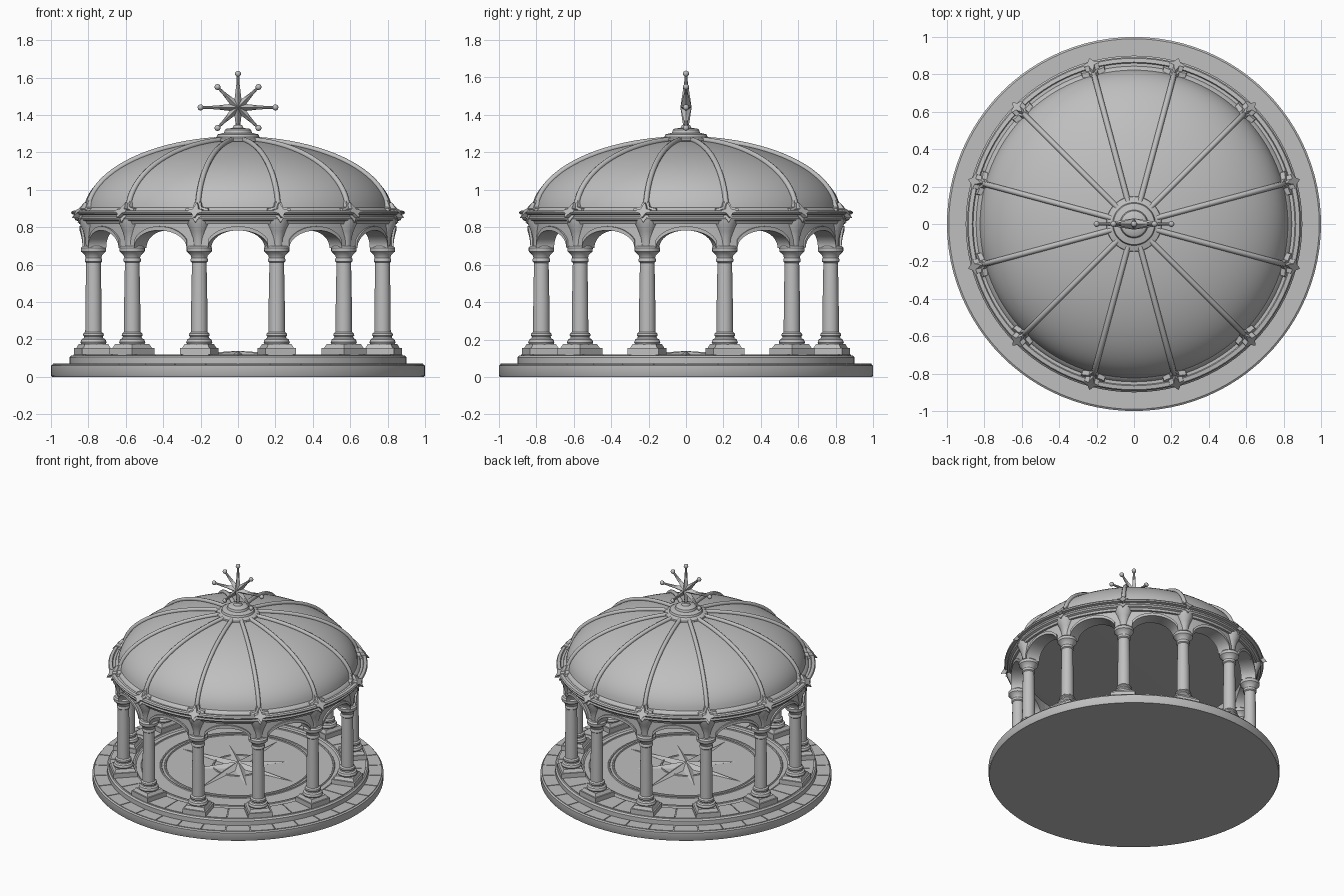
import bpy, bmesh
from math import sin, cos, pi, radians, sqrt
from mathutils import Matrix, Vector

old = bpy.data.objects.get("Cube")
if old:
    bpy.data.objects.remove(old, do_unlink=True)

stone = bpy.data.materials.new("grey stone")
stone.use_nodes = True
GREY = (0.52, 0.52, 0.52, 1)
stone.diffuse_color = GREY
stone.node_tree.nodes["Principled BSDF"].inputs["Base Color"].default_value = GREY

BAYS = 12
STEP = 2 * pi / BAYS


def finish(name, bm, smooth=True):
    bmesh.ops.remove_doubles(bm, verts=bm.verts, dist=0.0001)
    bmesh.ops.recalc_face_normals(bm, faces=bm.faces)
    mesh = bpy.data.meshes.new(name)
    bm.to_mesh(mesh)
    bm.free()
    mesh.materials.append(stone)
    ob = bpy.data.objects.new(name, mesh)
    bpy.context.collection.objects.link(ob)
    if smooth:
        bpy.ops.object.select_all(action='DESELECT')
        ob.select_set(True)
        bpy.context.view_layer.objects.active = ob
        bpy.ops.object.shade_smooth_by_angle(angle=radians(35))
    return ob


def lathe(bm, profile, sides, centre=(0, 0, 0)):
    """Revolve (radius, height) points about a vertical axis."""
    c = Vector(centre)
    rings = [[bm.verts.new(c + Vector((r * cos(2 * pi * i / sides), r * sin(2 * pi * i / sides), z)))
              for i in range(sides)] for r, z in profile]
    for a, b in zip(rings, rings[1:]):
        for i in range(sides):
            j = (i + 1) % sides
            bm.faces.new((a[i], a[j], b[j], b[i]))


def block(bm, size, centre, taper=1.0):
    new = bmesh.ops.create_cube(bm, size=1)["verts"]
    for v in new:
        k = taper if v.co.z > 0 else 1
        v.co = Vector((v.co.x * size[0] * k, v.co.y * size[1] * k, v.co.z * size[2])) + Vector(centre)


def sector(bm, r0, r1, angles, low, high):
    """Curved wall whose lower and upper edges follow functions of the angle."""
    rows = []
    for a in angles:
        rows.append([bm.verts.new((r * cos(a), r * sin(a), z))
                     for r, z in ((r0, low(a)), (r1, low(a)), (r1, high(a)), (r0, high(a)))])
    for p, q in zip(rows, rows[1:]):
        for i in range(4):
            j = (i + 1) % 4
            bm.faces.new((p[i], p[j], q[j], q[i]))
    bm.faces.new(rows[0])
    bm.faces.new(rows[-1])


def star(bm, long, short, inner, depth, matrix):
    """Eight-pointed star with ridged arms, lying in its local XY plane."""
    rim = []
    for i in range(16):
        r = inner if i % 2 else (short if i % 4 else long)
        rim.append(bm.verts.new(matrix @ Vector((r * cos(i * pi / 8), r * sin(i * pi / 8), 0))))
    for d in (-depth, depth):
        tip = bm.verts.new(matrix @ Vector((0, 0, d)))
        for i in range(16):
            bm.faces.new((rim[i], rim[(i + 1) % 16], tip))


def repeat_round(ob):
    """Place one copy per column around the ring, sharing the mesh."""
    for i in range(BAYS):
        item = ob if i == 0 else ob.copy()
        if i:
            bpy.context.collection.objects.link(item)
        item.rotation_euler.z = (i + 0.5) * STEP


# Stepped base
bm = bmesh.new()
lathe(bm, [(0, 0), (0.995, 0), (1, 0.008), (1, 0.06), (0.99, 0.067), (0.9, 0.067), (0.9, 0.105),
           (0.89, 0.115), (0.71, 0.115), (0.7, 0.108), (0, 0.108)], 96)
finish("stepped_base", bm)

# Paving slabs on both steps
bm = bmesh.new()
for count, r0, r1, z in ((36, 0.9, 0.99, 0.065), (36, 0.72, 0.88, 0.113)):
    for i in range(count):
        a, w = 2 * pi * i / count, 2 * pi / count
        sector(bm, r0, r1, [a + w * t for t in (0.02, 0.35, 0.67, 0.98)],
               lambda t: z, lambda t: z + 0.007)
finish("paving_slabs", bm, False)

# Floor compass and rings
bm = bmesh.new()
for r in (0.17, 0.5, 0.53, 0.66):
    lathe(bm, [(r - 0.008, 0.107), (r - 0.004, 0.114), (r + 0.004, 0.114), (r + 0.008, 0.107)], 72)
finish("floor_rings", bm)
bm = bmesh.new()
star(bm, 0.46, 0.34, 0.09, 0.03, Matrix.Translation((0, 0, 0.109)))
finish("floor_compass", bm, False)

# Columns
bm = bmesh.new()
block(bm, (0.17, 0.17, 0.036), (0.8, 0, 0.136))
block(bm, (0.15, 0.15, 0.022), (0.8, 0, 0.165), 0.85)
lathe(bm, [(0, 0.17), (0.064, 0.172), (0.07, 0.185), (0.064, 0.2), (0.052, 0.207), (0.05, 0.215),
           (0.056, 0.222), (0.054, 0.232), (0.044, 0.24), (0.043, 0.4), (0.039, 0.61), (0.046, 0.616),
           (0.046, 0.63), (0.042, 0.636), (0.046, 0.65), (0.06, 0.664), (0.067, 0.67),
           (0.068, 0.69), (0.058, 0.7), (0, 0.7)], 24, (0.8, 0, 0))
repeat_round(finish("column", bm))

# Arcade wall and raised arch mouldings
HALF = radians(11)
SPRING, RISE = 0.69, 0.093


def arch(a, grow=0.0):
    t = min(1, abs(a) / (HALF + grow * 0.6))
    return SPRING + (RISE + grow) * sqrt(1 - t * t)


steps = [HALF * sin(pi / 2 * k / 12) for k in range(-12, 13)]
bm = bmesh.new()
for i in range(BAYS):
    part = bmesh.new()
    sector(part, 0.745, 0.835, [-STEP / 2] + steps + [STEP / 2], arch, lambda a: 0.835)
    sector(part, 0.83, 0.847, steps, arch, lambda a: arch(a, 0.022))
    part.transform(Matrix.Rotation(i * STEP, 4, 'Z'))
    temp = bpy.data.meshes.new("bay")
    part.to_mesh(temp)
    part.free()
    bm.from_mesh(temp)
    bpy.data.meshes.remove(temp)
finish("arcade", bm)

# Cornice with flat ceiling
bm = bmesh.new()
lathe(bm, [(0, 0.815), (0.8, 0.815), (0.85, 0.818), (0.856, 0.832), (0.87, 0.838), (0.875, 0.848),
           (0.868, 0.856), (0.868, 0.866), (0.888, 0.87), (0.892, 0.878), (0.886, 0.887),
           (0.865, 0.89), (0.86, 0.882), (0.81, 0.884)], 96)
finish("cornice", bm)

# Dome shell
DOME_R, DOME_H, DOME_Z = 0.825, 0.385, 0.88


def dome_point(t, lift=0.0):
    return ((DOME_R + lift) * cos(t), DOME_Z + (DOME_H + lift) * sin(t))


bm = bmesh.new()
lathe(bm, [(0.845, 0.88), (0.84, 0.893)] + [dome_point(pi / 2 * k / 24) for k in range(1, 25)], 96)
finish("dome", bm)

# Dome ribs
curve = bpy.data.curves.new("rib_path", 'CURVE')
curve.dimensions = '3D'
curve.bevel_depth = 0.015
curve.bevel_resolution = 2
line = curve.splines.new('POLY')
line.points.add(20)
for k, p in enumerate(line.points):
    r, z = dome_point(0.04 + 1.38 * k / 20, 0.006)
    p.co = (r, 0, z, 1)
curve.materials.append(stone)
rib = bpy.data.objects.new("dome_rib", curve)
bpy.context.collection.objects.link(rib)
repeat_round(rib)

# Leaf-shaped finials at the rib feet
half = [(0.0, 0.965), (0.018, 0.93), (0.024, 0.908), (0.062, 0.9), (0.066, 0.878), (0.03, 0.87), (0.0, 0.825)]
outline = half + [(-y, z) for y, z in half[-2:0:-1]]
bm = bmesh.new()
for r0, r1, k in ((0.815, 0.86, 1.0), (0.86, 0.892, 0.6)):
    front, back = [[bm.verts.new((r - (z - 0.88) * 0.5, y * k, 0.885 + (z - 0.885) * k)) for y, z in outline]
                   for r in (r1, r0)]
    bm.faces.new(front)
    bm.faces.new(back)
    for i in range(len(outline)):
        j = (i + 1) % len(outline)
        bm.faces.new((front[i], front[j], back[j], back[i]))
repeat_round(finish("rib_finial", bm, False))

# Corbels above the capitals
bm = bmesh.new()
lathe(bm, [(0, 0.695), (0.03, 0.7), (0.034, 0.74), (0.045, 0.78), (0.062, 0.815), (0.066, 0.84), (0, 0.84)],
      12, (0.812, 0, 0))
repeat_round(finish("corbel", bm))

# Crown pedestal
bm = bmesh.new()
lathe(bm, [(0, 1.24), (0.14, 1.255), (0.148, 1.262), (0.146, 1.272), (0.115, 1.282), (0.11, 1.296),
           (0.075, 1.304), (0.07, 1.32), (0.06, 1.327), (0.03, 1.33), (0.022, 1.345), (0, 1.35)], 48)
finish("crown_pedestal", bm)

# Star finial with ball tips
bm = bmesh.new()
CENTRE = Vector((0, 0, 1.44))
star(bm, 0.2, 0.165, 0.048, 0.03, Matrix.Translation(CENTRE) @ Matrix.Rotation(pi / 2, 4, 'X'))
finish("star", bm, False)
bm = bmesh.new()
for i in range(8):
    a, reach = i * pi / 4, (0.155 if i % 2 else (0.18 if i == 2 else 0.2))
    way = Vector((cos(a), 0, sin(a)))
    if i != 6:
        bmesh.ops.create_uvsphere(bm, u_segments=12, v_segments=8, radius=0.016,
                                  matrix=Matrix.Translation(CENTRE + way * reach))
    spin = way.to_track_quat('Z', 'Y').to_matrix().to_4x4()
    bmesh.ops.create_cone(bm, segments=8, radius1=0.014, radius2=0.006, depth=reach - 0.04, cap_ends=True,
                          matrix=Matrix.Translation(CENTRE + way * (reach + 0.04) / 2) @ spin)
finish("star_arms_and_balls", bm)
